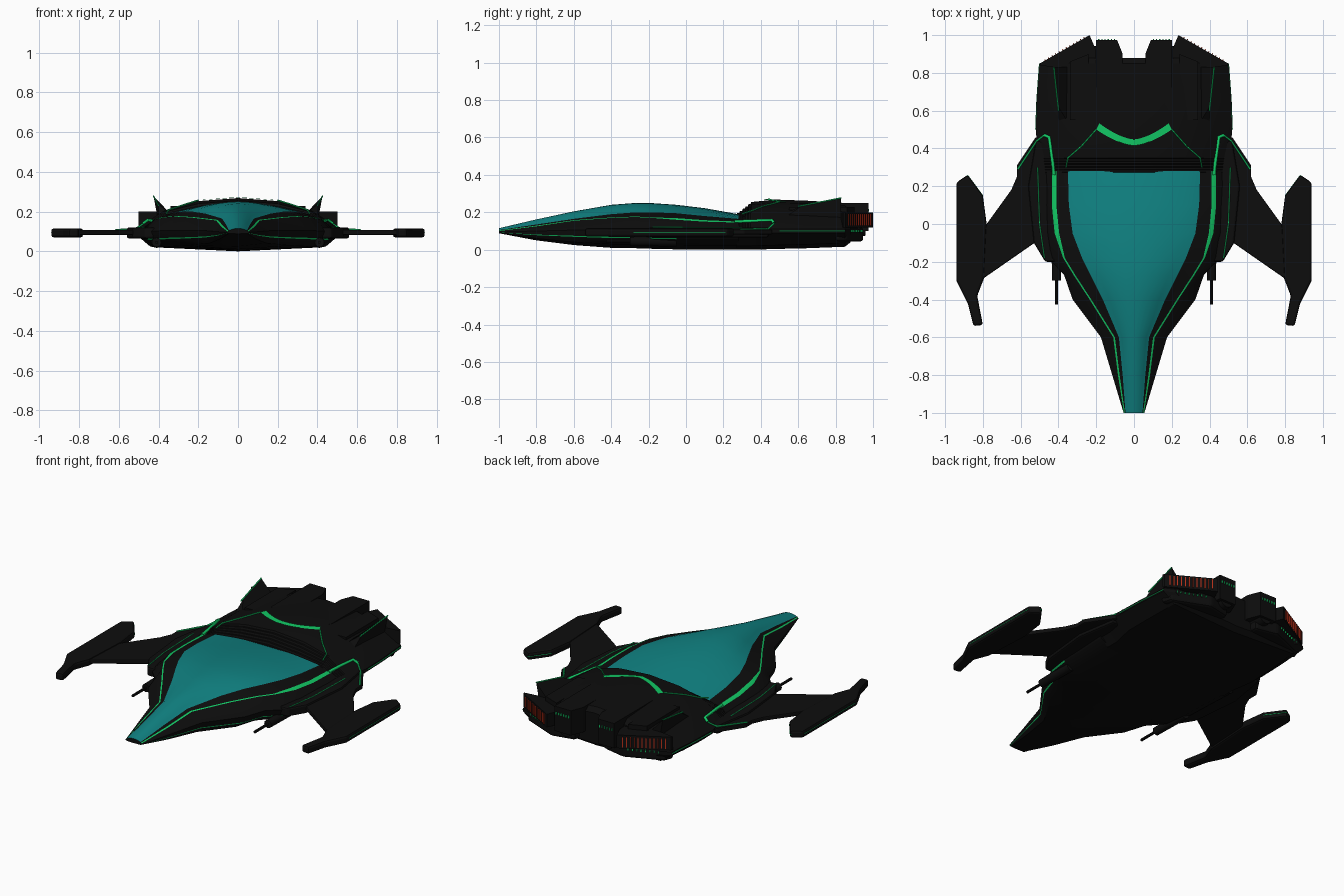
import bpy, bmesh, math
from mathutils import Vector, Matrix

cube = bpy.data.objects.get("Cube")
if cube:
    bpy.data.objects.remove(cube, do_unlink=True)


def material(name, red, green, blue):
    mat = bpy.data.materials.new(name)
    mat.use_nodes = True
    colour = (red, green, blue, 1)
    mat.diffuse_color = colour
    mat.node_tree.nodes["Principled BSDF"].inputs["Base Color"].default_value = colour
    return mat


BLACK = material("hull black", .004, .004, .004)
TEAL = material("canopy teal", .005, .22, .22)
GREEN = material("trim green", .006, .58, .13)
RED = material("exhaust red", .5, .03, .01)


def finish(name, bm, mats, mirror=False, smooth=None, bevel=0):
    """Turn a bmesh into an object, with optional mirror, bevel and smoothing."""
    bmesh.ops.recalc_face_normals(bm, faces=bm.faces)
    mesh = bpy.data.meshes.new(name)
    bm.to_mesh(mesh)
    bm.free()
    for mat in mats:
        mesh.materials.append(mat)
    obj = bpy.data.objects.new(name, mesh)
    bpy.context.collection.objects.link(obj)
    if bevel:
        mod = obj.modifiers.new("soft edge", "BEVEL")
        mod.width = bevel
        mod.segments = 2
    if mirror:
        mod = obj.modifiers.new("mirror", "MIRROR")
        mod.use_clip = False
        mod.merge_threshold = .0001
    if smooth:
        bpy.ops.object.select_all(action="DESELECT")
        obj.select_set(True)
        bpy.context.view_layer.objects.active = obj
        bpy.ops.object.shade_smooth_by_angle(angle=math.radians(smooth))
    return obj


def loft(name, sections, mats, rule, smooth):
    """Skin mirrored half profiles (y, [(x, z) top to bottom]) along y."""
    bm = bmesh.new()
    rings = []
    for y, half in sections:
        points = half + [(-x, z) for x, z in half[-2:0:-1]]
        rings.append([bm.verts.new((x, y, z)) for x, z in points])
    count = len(rings[0])
    for row, (front, back) in enumerate(zip(rings, rings[1:])):
        middle_y = (sections[row][0] + sections[row + 1][0]) / 2
        for k in range(count):
            j = (k + 1) % count
            face = bm.faces.new((front[k], front[j], back[j], back[k]))
            face.material_index = rule(min(k, count - 1 - k), middle_y)
    bm.faces.new(rings[0])
    bm.faces.new(rings[-1])
    return finish(name, bm, mats, smooth=smooth)


def plate(name, outline, low, high, mat=BLACK, bevel=0):
    """Flat slab from an x, y outline, mirrored to the other side."""
    bm = bmesh.new()
    face = bm.faces.new([bm.verts.new((x, y, low)) for x, y in outline])
    grown = bmesh.ops.extrude_face_region(bm, geom=[face])["geom"]
    for vert in grown:
        if isinstance(vert, bmesh.types.BMVert):
            vert.co.z = high
    return finish(name, bm, [mat], mirror=True, bevel=bevel)


def trim(name, path, radius):
    """Thin glowing line along a path, mirrored."""
    curve = bpy.data.curves.new(name, "CURVE")
    curve.dimensions = "3D"
    curve.bevel_depth = radius
    curve.bevel_resolution = 1
    spline = curve.splines.new("POLY")
    spline.points.add(len(path) - 1)
    for point, co in zip(spline.points, path):
        point.co = (*co, 1)
    curve.materials.append(GREEN)
    obj = bpy.data.objects.new(name, curve)
    bpy.context.collection.objects.link(obj)
    obj.modifiers.new("mirror", "MIRROR")


def slits(name, start, end, count, size, mat):
    """Row of small glowing bars between two points, mirrored."""
    start, end = Vector(start), Vector(end)
    step = end - start
    turn = Matrix.Rotation(math.atan2(step.y, step.x), 4, "Z")
    bm = bmesh.new()
    for i in range(count):
        place = Matrix.Translation(start + step * (i + .5) / count)
        bmesh.ops.create_cube(bm, size=1, matrix=place @ turn @ Matrix.Diagonal((*size, 1)))
    finish(name, bm, [mat], mirror=True)


def cylinder(name, x, z, start, end, radius, tip, sides=12):
    bm = bmesh.new()
    place = Matrix.Translation((x, (start + end) / 2, z)) @ Matrix.Rotation(-math.pi / 2, 4, "X")
    bmesh.ops.create_cone(bm, cap_ends=True, segments=sides, radius1=radius, radius2=tip,
                          depth=end - start, matrix=place)
    finish(name, bm, [BLACK], mirror=True, smooth=40)


# Front hull with canopy: y, top, canopy edge x z, stripe x z, side x z, bottom
stations = [
    (-1, .115, .045, .105, .053, .1, .055, .095, .088),
    (-.8, .162, .06, .135, .085, .125, .115, .1, .05),
    (-.6, .205, .08, .165, .11, .155, .175, .105, .025),
    (-.4, .24, .165, .19, .235, .17, .325, .105, .01),
    (-.27, .25, .23, .2, .32, .175, .37, .105, .008),
    (-.18, .249, .275, .2, .375, .17, .455, .1, .005),
    (-.05, .24, .325, .195, .42, .16, .475, .1, .002),
    (.1, .222, .345, .18, .435, .15, .48, .1, 0),
    (.28, .19, .35, .165, .435, .145, .49, .1, 0),
]
CANOPY = 5
sections = []
for y, top, xc, zc, xs, zs, xe, ze, low in stations:
    half = []
    for i in range(CANOPY + 1):
        t = i / CANOPY
        half.append((xc * t, zc + (top - zc) * (1 - t * t)))
    share = min((.009 if y < -.1 else .024) / (xs - xc), .6)
    half.append((xs + (xc - xs) * share, zs + (zc - zs) * share))
    half.append((xs, zs))
    half.append((xe, ze))
    deep = ze - low
    half.append((xe * .97, ze - deep * .38))
    half.append((xe * .955, ze - deep * .45))
    half.append((xe * .82, low + deep * .2))
    half.append((0, low))
    sections.append((y, half))


def hull_rule(column, y):
    if column < CANOPY:
        return 1
    lower_stripe = column == CANOPY + 4 and y < -.1
    return 2 if column == CANOPY + 1 or lower_stripe else 0


loft("front_hull", sections, [BLACK, TEAL, GREEN], hull_rule, 35)


# Rear hull, climbing in small steps behind the canopy
def rear_section(y, top, side, low):
    return (y, [(0, top), (.2, top - .015), (.37, top * .6 + .045),
                (side, .11), (side, .09), (side * .85, low + .02), (0, low)])


STEPS = 6
rear = []
for i in range(STEPS):
    y = .27 + .09 * i / STEPS
    rear.append(rear_section(y, .185 + .07 * i / STEPS, .49, 0))
    rear.append(rear_section(y + .004, .185 + .07 * (i + 1) / STEPS, .49, 0))
rear += [rear_section(.48, .268, .52, .004), rear_section(.65, .262, .515, .008),
         rear_section(.85, .25, .5, .016), rear_section(.88, .225, .44, .04)]
loft("rear_hull", rear, [BLACK], lambda column, y: 0, 20)

# Engine plates and nozzles at the stern
plate("engine_cowl", [(.2, .8), (.5, .84), (.495, .852), (.235, 1), (.205, .93)], .12, .2)
plate("engine_under_plate", [(.1, .8), (.48, .8), (.46, .86), (.24, .95), (.1, .92)], .045, .12, bevel=.015)
plate("engine_block", [(0.06, .6), (.2, .6), (.2, .975), (.09, .975), (.06, .9)], .1, .25)
plate("engine_ridge", [(.24, .55), (.34, .55), (.34, .86), (.24, .9)], .15, .228)
for i, x in enumerate((.14, .26)):
    cylinder("engine_nozzle_%d" % i, x, .12, .84, .96 - .03 * i, .055, .045)
slits("exhaust_slits", (.48, .862, .16), (.255, .992, .16), 12, (.005, .008, .06), RED)
slits("stern_lights", (.195, .976, .21), (.095, .976, .21), 6, (.006, .006, .014), GREEN)
slits("under_lights", (.44, .872, .1), (.26, .945, .1), 8, (.005, .008, .012), GREEN)

# Wings and their forward-hooked tips
plate("wing", [(.44, -.04), (.8, -.29), (.82, -.1), (.78, 0), (.65, .18), (.62, .25),
               (.62, .31), (.52, .46), (.44, .46)], .082, .108, bevel=.006)
plate("wing_tip", [(.795, -.29), (.83, -.38), (.8, -.535), (.85, -.54), (.88, -.42), (.94, -.3),
                   (.94, .22), (.88, .26), (.8, .15), (.78, 0)], .07, .115, bevel=.012)
plate("wing_root", [(.4, -.2), (.47, -.2), (.53, -.1), (.56, .2), (.52, .44), (.4, .44)],
      .065, .12, bevel=.01)

# Swept fins leaning outward
bm = bmesh.new()
base = [bm.verts.new(co) for co in ((.35, .54, .2), (.35, .83, .195), (.405, .83, .17), (.4, .54, .18))]
crest = [bm.verts.new(co) for co in ((.425, .83, .277), (.4, .62, .235))]
bm.faces.new(base)
bm.faces.new((base[0], base[1], crest[0], crest[1]))
bm.faces.new((base[2], base[3], crest[1], crest[0]))
bm.faces.new((base[1], base[2], crest[0]))
bm.faces.new((base[3], base[0], crest[1]))
finish("fin", bm, [BLACK], mirror=True)
trim("fin_trim", [(.4, .6, .232), (.425, .83, .277)], .004)

# Guns under the shoulders
cylinder("gun_barrel", .41, .045, -.425, -.15, .008, .008, 8)
cylinder("gun_housing", .41, .045, -.3, -.05, .024, .028)

# Glowing arc across the rear deck
bm = bmesh.new()
pairs = []
for i in range(-8, 9):
    x = .2 * i / 8
    inner = .415 + .085 * abs(i / 8) ** 1.6
    z = .271 - .07 * abs(x)
    pairs.append((bm.verts.new((x, inner, z)), bm.verts.new((x * .92, inner + .033, z + .002))))
for (a, b), (c, d) in zip(pairs, pairs[1:]):
    bm.faces.new((a, c, d, b))
finish("deck_arc", bm, [GREEN])

# Glowing edge lines
trim("deck_line", [(.36, .3, .192), (.35, .35, .208), (.28, .41, .232), (.2, .5, .257)], .004)
trim("shoulder_line", [(.424, .26, .15), (.43, .32, .153), (.45, .46, .158), (.475, .47, .14)], .009)
trim("root_line", [(.475, .47, .14), (.515, .44, .113), (.615, .29, .108)], .005)
trim("rear_side_line", [(.52, .5, .1), (.514, .66, .1), (.5, .85, .1)], .003)
trim("root_side_line", [(.474, -.18, .122), (.5, 0, .12), (.51, .3, .12)], .003)
trim("tip_line", [(.939, -.28, .093), (.939, .21, .093), (.88, .259, .093), (.8, .15, .093)], .002)
